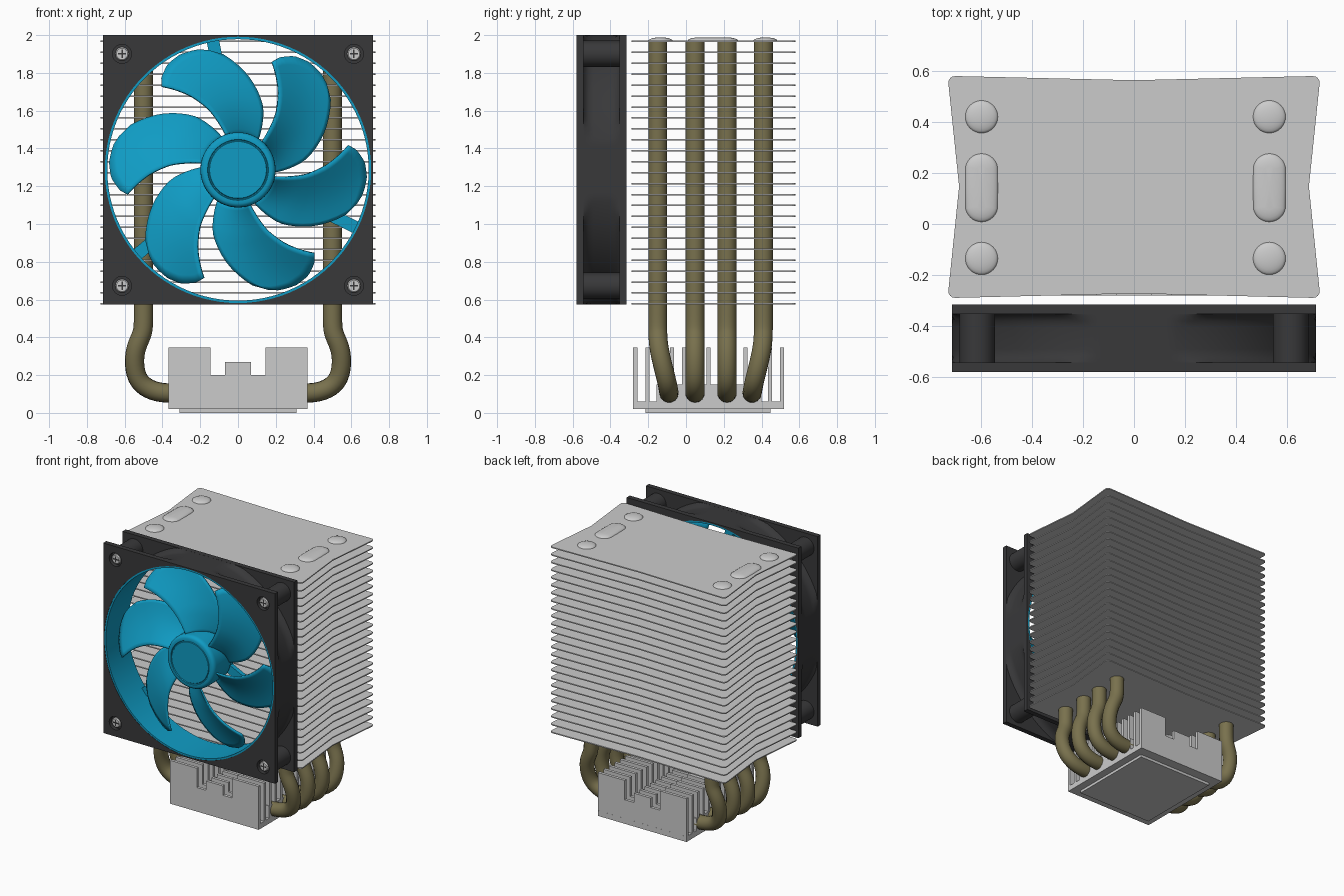
import bpy, bmesh, math
from mathutils import Matrix

if "Cube" in bpy.data.objects:
    bpy.data.objects.remove(bpy.data.objects["Cube"])

FAN_Z, HALF = 1.2865, 0.7135          # fan centre height and half width


def material(name, rgb):
    m = bpy.data.materials.new(name)
    m.diffuse_color = (*rgb, 1)
    m.use_nodes = True
    m.node_tree.nodes["Principled BSDF"].inputs["Base Color"].default_value = m.diffuse_color
    return m


DARK = material("dark_plastic", (0.04, 0.04, 0.042))
BLUE = material("blue_plastic", (0.005, 0.33, 0.55))
BRONZE = material("bronze_pipe", (0.19, 0.165, 0.075))


def finish(name, mesh, mat=None, smooth=True):
    ob = bpy.data.objects.new(name, mesh)
    bpy.context.scene.collection.objects.link(ob)
    if mat:
        mesh.materials.clear()
        mesh.materials.append(mat)
    if smooth:
        bpy.ops.object.select_all(action='DESELECT')
        ob.select_set(True)
        bpy.context.view_layer.objects.active = ob
        bpy.ops.object.shade_smooth_by_angle(angle=math.radians(35))
    return ob


def from_bm(name, bm, mat=None, smooth=True):
    bmesh.ops.recalc_face_normals(bm, faces=bm.faces)
    mesh = bpy.data.meshes.new(name)
    bm.to_mesh(mesh)
    bm.free()
    return finish(name, mesh, mat, smooth)


def from_curve(name, cu, mat, matrix=None):
    tmp = bpy.data.objects.new("tmp", cu)
    bpy.context.scene.collection.objects.link(tmp)
    dg = bpy.context.evaluated_depsgraph_get()
    mesh = bpy.data.meshes.new_from_object(tmp.evaluated_get(dg))
    bpy.data.objects.remove(tmp)
    if matrix:
        mesh.transform(matrix)
    return finish(name, mesh, mat)


def box(name, x0, x1, y0, y1, z0, z1, mat=None):
    bm = bmesh.new()
    bmesh.ops.create_cube(bm, size=1)
    for v in bm.verts:
        v.co = ((x0 + x1) / 2 + v.co.x * (x1 - x0), (y0 + y1) / 2 + v.co.y * (y1 - y0),
                (z0 + z1) / 2 + v.co.z * (z1 - z0))
    return from_bm(name, bm, mat, False)


def lathe(name, profile, mat=None, cx=0, cz=FAN_Z, segs=96, clamp=None, closed=False):
    """Spin (radius, y) points round a front-to-back axis."""
    bm = bmesh.new()
    rings = []
    for i in range(segs):
        a = 2 * math.pi * i / segs
        ring = []
        for r, y in profile:
            x, z = r * math.cos(a), r * math.sin(a)
            if clamp:
                x, z = max(-clamp, min(clamp, x)), max(-clamp, min(clamp, z))
            ring.append(bm.verts.new((cx + x, y, cz + z)))
        rings.append(ring)
    n = len(profile)
    for i in range(segs):
        a, b = rings[i], rings[(i + 1) % segs]
        for j in range(n if closed else n - 1):
            k = (j + 1) % n
            bm.faces.new((a[j], a[k], b[k], b[j]))
    bmesh.ops.remove_doubles(bm, verts=bm.verts, dist=1e-5)
    return from_bm(name, bm, mat)


def extrude_outline(bm, pts, depth):
    f = bm.faces.new([bm.verts.new(p) for p in pts])
    new = bmesh.ops.extrude_face_region(bm, geom=[f])['geom']
    bmesh.ops.translate(bm, vec=depth, verts=[g for g in new if isinstance(g, bmesh.types.BMVert)])


def lerp_table(table, x):
    for (x0, y0), (x1, y1) in zip(table, table[1:]):
        if x <= x1:
            return y0 + (y1 - y0) * (x - x0) / (x1 - x0)
    return table[-1][1]


# Cooling fins: waisted sheet with rounded corners, stacked
bm = bmesh.new()
outline = [(-.73, -.29), (0, -.272), (.73, -.29), (.685, .147), (.73, .58), (0, .563), (-.73, .58), (-.685, .147)]
face = bm.faces.new([bm.verts.new((x, y, .573)) for x, y in outline])
bmesh.ops.bevel(bm, geom=[v for v in bm.verts if abs(v.co.x) > .7], offset=.03, segments=4,
                affect='VERTICES', profile=.5)
new = bmesh.ops.extrude_face_region(bm, geom=list(bm.faces))['geom']
bmesh.ops.translate(bm, vec=(0, 0, .008), verts=[g for g in new if isinstance(g, bmesh.types.BMVert)])
fins = from_bm("cooling_fins", bm, smooth=False)
arr = fins.modifiers.new("stack", 'ARRAY')
arr.count = 25
arr.use_relative_offset = False
arr.use_constant_offset = True
arr.constant_offset_displace = (0, 0, .0579)

# Pipe bumps on the top fin
for x in (-.597, .53):
    for y, stretch in ((-.135, 0), (.142, .07), (.42, 0)):
        bm = bmesh.new()
        bmesh.ops.create_uvsphere(bm, u_segments=32, v_segments=12, radius=1)
        bmesh.ops.delete(bm, geom=[v for v in bm.verts if v.co.z < -.01], context='VERTS')
        for v in bm.verts:
            s = 0 if abs(v.co.y) < 1e-4 else math.copysign(stretch, v.co.y)
            v.co = (x + v.co.x * .064, y + v.co.y * .064 + s, 1.97 + v.co.z * .018)
        from_bm("pipe_bump", bm)

# Heat pipes: one U-shaped tube each, passing through the base
half = [(.5, 1.965, 0), (.5, .9, 0), (.5, .5, 0), (.5, .42, 0), (.555, .33, .1),
        (.545, .16, .85), (.43, .105, 1), (.34, .105, 1), (.2, .105, 1)]
path = [(-x, z, t) for x, z, t in half] + [(x, z, t) for x, z, t in reversed(half)]
for top, low in ((-.15, -.09), (.048, .048), (.217, .217), (.41, .35)):
    cu = bpy.data.curves.new("pipe", 'CURVE')
    cu.dimensions = '3D'
    cu.bevel_depth, cu.bevel_resolution, cu.use_fill_caps = .051, 5, True
    sp = cu.splines.new('NURBS')
    sp.points.add(len(path) - 1)
    for p, (x, z, t) in zip(sp.points, path):
        p.co = (x, top + (low - top) * t, z, 1)
    sp.order_u, sp.use_endpoint_u, sp.resolution_u = 4, True, 5
    from_curve("heat_pipe", cu, BRONZE)

# Base: contact plate, block, pipe clamp and comb of stepped fins
box("contact_plate", -.31, .31, -.214, .447, 0, .025)
box("base_block", -.368, .368, -.28, .52, .02, .06)
box("pipe_clamp", -.368, .368, -.155, .4, .05, .15)
side = [(.368, .05), (.368, .345), (.146, .345), (.146, .2), (.07, .2), (.07, .27)]
step = side + [(-x, z) for x, z in reversed(side)]
bm = bmesh.new()
for i in range(13):
    y = -.28 + i * .0648
    extrude_outline(bm, [(x, y, z) for x, z in step], (0, .022, 0))
from_bm("base_fins", bm, smooth=False)

# Fan frame: front and back flanges with centre and screw holes
cu = bpy.data.curves.new("flange", 'CURVE')
cu.dimensions, cu.fill_mode, cu.extrude = '2D', 'BOTH', .0185


def loop(pts):
    sp = cu.splines.new('POLY')
    sp.points.add(len(pts) - 1)
    for p, (x, y) in zip(sp.points, pts):
        p.co = (x, y, 0, 1)
    sp.use_cyclic_u = True


def circle(cx, cy, r, n):
    return [(cx + r * math.cos(2 * math.pi * i / n), cy + r * math.sin(2 * math.pi * i / n)) for i in range(n)]


corners = [(sx * .614, sz * .614) for sx in (-1, 1) for sz in (-1, 1)]
loop([(-HALF, -HALF), (HALF, -HALF), (HALF, HALF), (-HALF, HALF)])
loop(circle(0, 0, .705, 96))
for x, z in corners:
    loop(circle(x, z, .05, 32))
for name, y in (("front_flange", -.5615), ("back_flange", -.3335)):
    from_curve(name, cu.copy(), DARK, Matrix.Translation((0, y, FAN_Z)) @ Matrix.Rotation(math.pi / 2, 4, 'X'))

# Barrel between the flanges, flared and trimmed flush with the sides
lathe("fan_barrel", [(.704, -.55), (.77, -.55), (.745, -.535), (.73, -.515), (.727, -.49), (.727, -.405),
                     (.73, -.38), (.745, -.36), (.77, -.345), (.704, -.345)],
      DARK, segs=192, clamp=HALF - .0005, closed=True)
lathe("barrel_lining", [(.692, -.578), (.706, -.578), (.706, -.317), (.692, -.317)], BLUE, closed=True)

# Corner posts, hole rims and screws
for x, z in corners:
    at = dict(cx=x, cz=FAN_Z + z, segs=32)
    lathe("corner_post", [(0, -.55), (.07, -.55), (.07, -.345), (0, -.345)], DARK, **at)
    for s in (-1, 1):
        def y(d):
            return -.4475 + s * d
        lathe("hole_rim", [(.05, y(.11)), (.05, y(.132)), (.064, y(.132)), (.068, y(.128)), (.068, y(.11))],
              DARK, **at)
        lathe("screw", [(.036, y(.1)), (.036, y(.121)), (.03, y(.127)), (0, y(.127))], **at)
        for w, h in ((.022, .004), (.004, .022)):
            ya, yb = sorted((y(.12), y(.1285)))
            box("screw_slot", x - w, x + w, ya, yb, FAN_Z + z - h, FAN_Z + z + h, DARK)

# Fan hub with a shallow face groove, and motor mount behind
lathe("fan_hub", [(0, -.566), (.15, -.566), (.153, -.561), (.158, -.561), (.161, -.568), (.178, -.568),
                  (.19, -.562), (.197, -.55), (.199, -.535), (.199, -.37), (0, -.37)], BLUE)
lathe("motor_mount", [(0, -.365), (.19, -.365), (.19, -.32), (0, -.32)], BLUE)
for deg in (101, 220, -26):
    strut = box("mount_strut", .17, .7, -.355, -.322, -.033, .033, BLUE)
    strut.rotation_euler = (0, -math.radians(deg), 0)
    strut.location = (0, 0, FAN_Z)

# Six swept blades
low = [(.18, -4), (.2, -3), (.354, 8), (.506, 24.5), (.63, 39), (.69, 46)]
high = [(.18, 48), (.2, 49), (.352, 55.5), (.47, 63), (.6, 72.5), (.69, 79)]
tip = [(0, .615), (.06, .65), (.15, .672), (.35, .682), (.6, .67), (.85, .635), (1, .6)]
NU, NV = 14, 14
for b in range(6):
    bm = bmesh.new()
    grid = []
    for i in range(NU + 1):
        row = []
        for j in range(NV + 1):
            v = j / NV
            r = .18 + (lerp_table(tip, v) - .18) * i / NU
            a0, a1 = lerp_table(low, r), lerp_table(high, r)
            a = math.radians(a0 + (a1 - a0) * v + 60 * b)
            yy = -.385 - .15 * v + .018 * math.sin(math.pi * v)
            row.append(bm.verts.new((r * math.cos(a), yy, FAN_Z + r * math.sin(a))))
        grid.append(row)
    for i in range(NU):
        for j in range(NV):
            bm.faces.new((grid[i][j], grid[i + 1][j], grid[i + 1][j + 1], grid[i][j + 1]))
    blade = from_bm("fan_blade", bm, BLUE)
    sol = blade.modifiers.new("thickness", 'SOLIDIFY')
    sol.thickness, sol.offset = .012, 0
